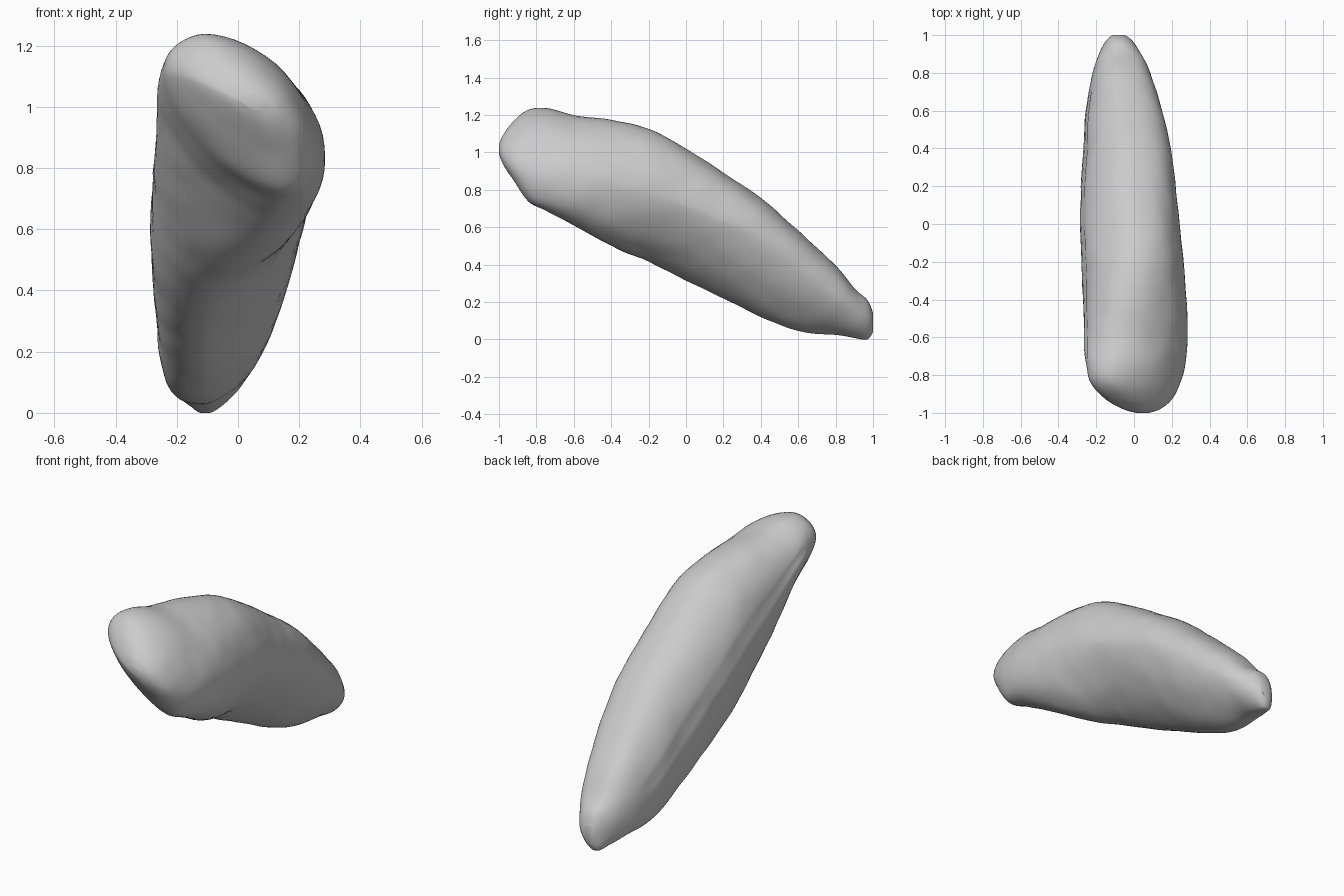
import bpy, bmesh, math
from mathutils import Vector, noise

if "Cube" in bpy.data.objects:
    bpy.data.objects.remove(bpy.data.objects["Cube"])

# Stations along the length: y, top(x, z), bottom(x, z), left(x, z), right(x, z)
STATIONS = [
    (-1.00, 0.04, 1.04, 0.06, 0.99, 0.01, 1.02, 0.08, 1.01),
    (-0.98, 0.01, 1.09, 0.09, 0.94, -0.06, 1.05, 0.14, 0.98),
    (-0.93, -0.04, 1.16, 0.12, 0.86, -0.15, 1.09, 0.20, 0.93),
    (-0.84, -0.10, 1.23, 0.14, 0.735, -0.23, 1.11, 0.245, 0.88),
    (-0.74, -0.10, 1.235, 0.13, 0.685, -0.255, 1.08, 0.272, 0.86),
    (-0.60, -0.07, 1.20, 0.09, 0.61, -0.265, 1.00, 0.284, 0.85),
    (-0.40, -0.04, 1.175, 0.00, 0.50, -0.27, 0.86, 0.277, 0.83),
    (-0.20, 0.00, 1.125, -0.08, 0.415, -0.278, 0.75, 0.263, 0.79),
    (0.00, 0.01, 1.02, -0.11, 0.315, -0.285, 0.63, 0.24, 0.72),
    (0.20, -0.01, 0.89, -0.12, 0.22, -0.28, 0.51, 0.22, 0.64),
    (0.40, -0.03, 0.755, -0.12, 0.12, -0.267, 0.37, 0.195, 0.55),
    (0.60, -0.05, 0.58, -0.12, 0.045, -0.255, 0.24, 0.15, 0.40),
    (0.80, -0.07, 0.395, -0.11, 0.025, -0.22, 0.15, 0.085, 0.24),
    (0.90, -0.09, 0.275, -0.10, 0.008, -0.185, 0.12, 0.04, 0.17),
    (0.97, -0.09, 0.21, -0.10, 0.00, -0.15, 0.10, -0.01, 0.12),
    (1.00, -0.09, 0.14, -0.09, 0.04, -0.115, 0.09, -0.05, 0.10),
]
STEPS, SIDES = 6, 64


def station(t):
    """Smoothly interpolated station at fractional index t."""
    i = min(int(t), len(STATIONS) - 2)
    f = t - i
    a, b, c, d = (STATIONS[max(0, min(len(STATIONS) - 1, i + k))] for k in (-1, 0, 1, 2))
    return [0.5 * (2 * q + (r - p) * f + (2 * p - 5 * q + 4 * r - s) * f * f
                   + (3 * q - p - 3 * r + s) * f ** 3)
            for p, q, r, s in zip(a, b, c, d)]


def section(t):
    """Closed lopsided oval: diagonal at the front, keel on the lower left further back."""
    y, xt, zt, xb, zb, xl, zl, xr, zr = station(t)
    middle = Vector(((xl + xr) / 2, y, (zt + zb) / 2))
    back = min(1, max(0, (y + 0.65) / 0.6))
    tail = min(1, max(0, (y - 0.1) / 0.6))
    points = []
    for k in range(SIDES):
        a = 2 * math.pi * k / SIDES
        s, c = math.sin(a), math.cos(a)
        right, upper = s >= 0, c >= 0
        if right:
            power = 1.75 + 0.3 * back + 0.3 * tail if upper else 2.2 - 0.75 * back + 0.15 * tail
        else:
            power = 1.95 if upper else 1.45 + 1.1 * back + 0.3 * tail
        xs, zs = (xr, zr) if right else (xl, zl)
        xe, ze = (xt, zt) if upper else (xb, zb)
        p = Vector((xe + (xs - xe) * abs(s) ** (2 / power), y,
                    zs + (ze - zs) * abs(c) ** (2 / power)))
        # gentle lumps and the faint seam on the upper left
        out = (p - middle).normalized()
        p += out * 0.005 * noise.noise(p * 9)
        if k == SIDES - 13 and -0.7 < y < 0.7:
            p -= out * 0.006
        p.z = max(p.z, 0)
        points.append(p)
    return points


# Body lofted through the sections
bm = bmesh.new()
count = (len(STATIONS) - 1) * STEPS
rings = [[bm.verts.new(p) for p in section(i / STEPS)] for i in range(count + 1)]
for r0, r1 in zip(rings, rings[1:]):
    for k in range(SIDES):
        n = (k + 1) % SIDES
        bm.faces.new((r0[k], r0[n], r1[n], r1[k]))
bm.faces.new(rings[0])
bm.faces.new(rings[-1])
bmesh.ops.recalc_face_normals(bm, faces=bm.faces)
mesh = bpy.data.meshes.new("curved_body")
bm.to_mesh(mesh)
bm.free()
body = bpy.data.objects.new("curved_body", mesh)
bpy.context.collection.objects.link(body)
bpy.context.view_layer.objects.active = body
body.select_set(True)
bpy.ops.object.shade_smooth_by_angle(angle=math.radians(40))
